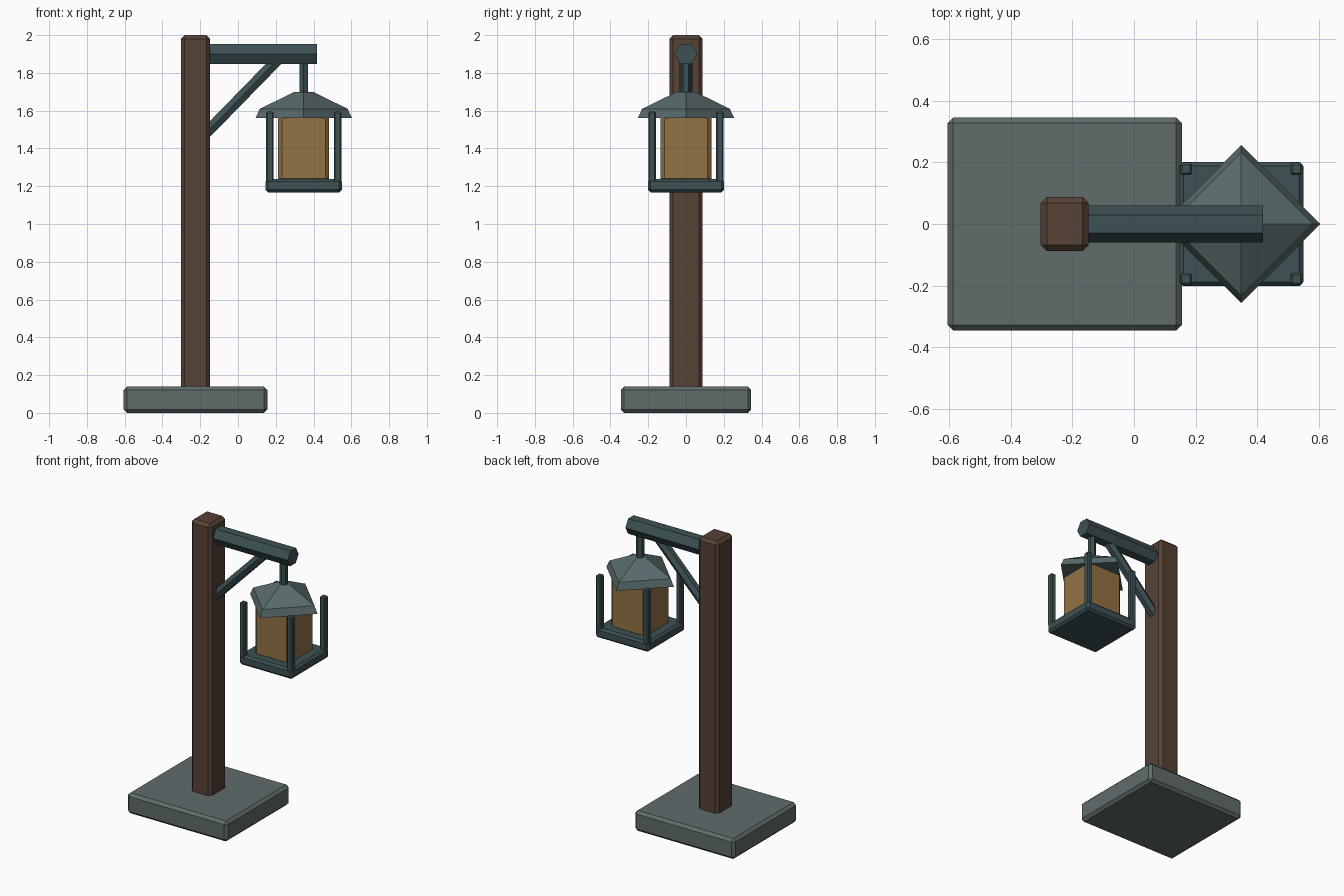
import bpy, bmesh
from math import pi, cos, sin
from mathutils import Vector, Matrix

if "Cube" in bpy.data.objects:
    bpy.data.objects.remove(bpy.data.objects["Cube"])


def material(name, rgb):
    m = bpy.data.materials.new(name)
    m.diffuse_color = (*rgb, 1)
    m.use_nodes = True
    m.node_tree.nodes["Principled BSDF"].inputs["Base Color"].default_value = m.diffuse_color
    return m


STONE = material("stone", (0.115, 0.15, 0.148))
WOOD = material("wood", (0.095, 0.054, 0.036))
IRON = material("iron", (0.047, 0.082, 0.09))
ROOF = material("roof_metal", (0.1, 0.145, 0.15))
GLASS = material("amber_glass", (0.29, 0.17, 0.06))


def finish(name, bm, mat):
    bmesh.ops.recalc_face_normals(bm, faces=bm.faces[:])
    mesh = bpy.data.meshes.new(name)
    bm.to_mesh(mesh)
    bm.free()
    mesh.materials.append(mat)
    ob = bpy.data.objects.new(name, mesh)
    bpy.context.collection.objects.link(ob)
    return ob


def box(name, lo, hi, mat, bevel):
    """Chamfered box between two corners."""
    lo, hi = Vector(lo), Vector(hi)
    bm = bmesh.new()
    bmesh.ops.create_cube(bm, size=1, matrix=Matrix.Translation((lo + hi) / 2)
                          @ Matrix.Diagonal((*(hi - lo), 1)))
    bmesh.ops.bevel(bm, geom=bm.edges[:], offset=bevel, segments=1, affect='EDGES')
    return finish(name, bm, mat)


def loft(name, rings, mat):
    """Closed skin through rings of points."""
    bm = bmesh.new()
    rings = [[bm.verts.new(p) for p in ring] for ring in rings]
    n = len(rings[0])
    for low, high in zip(rings, rings[1:]):
        for i in range(n):
            j = (i + 1) % n
            bm.faces.new((low[i], low[j], high[j], high[i]))
    bm.faces.new(rings[0])
    bm.faces.new(rings[-1])
    return finish(name, bm, mat)


def rod(name, a, b, r, mat):
    """Six-sided bar from a to b, with corners pointing along y."""
    a, b = Vector(a), Vector(b)
    u = Vector((0, 1, 0))
    v = (b - a).normalized().cross(u)
    hexagon = [u * r * cos(k * pi / 3) + v * r * sin(k * pi / 3) for k in range(6)]
    return loft(name, [[end + p for p in hexagon] for end in (a, b)], mat)


# Plinth and post
box("plinth", (-0.605, -0.345, 0), (0.155, 0.345, 0.14), STONE, 0.018)
box("post", (-0.303, -0.088, 0.12), (-0.147, 0.088, 2.0), WOOD, 0.02)

# Arm, diagonal brace and hanger
CX = 0.348
rod("arm", (-0.2, 0, 1.9), (0.418, 0, 1.9), 0.06, IRON)
rod("brace", (-0.19, 0, 1.46), (0.215, 0, 1.875), 0.034, IRON)
rod("hanger", (CX, 0, 1.68), (CX, 0, 1.88), 0.026, IRON)

# Lantern roof: four-sided stepped pyramid with corners on the axes
loft("lantern_roof",
     [[(CX + r * x, r * y, z) for x, y in ((1, 0), (0, 1), (-1, 0), (0, -1))]
      for r, z in ((0.256, 1.56), (0.232, 1.61), (0.048, 1.70))], ROOF)

# Lantern tray, glass and corner posts
box("lantern_tray", (CX - 0.202, -0.202, 1.168), (CX + 0.202, 0.202, 1.238), IRON, 0.014)
box("lantern_glass", (CX - 0.135, -0.135, 1.22), (CX + 0.135, 0.135, 1.58), GLASS, 0.02)
for sx in (-1, 1):
    for sy in (-1, 1):
        x, y = CX + sx * 0.179, sy * 0.179
        box(f"lantern_post_{'left' if sx < 0 else 'right'}_{'front' if sy < 0 else 'back'}",
            (x - 0.02, y - 0.02, 1.22), (x + 0.02, y + 0.02, 1.595), IRON, 0.007)
